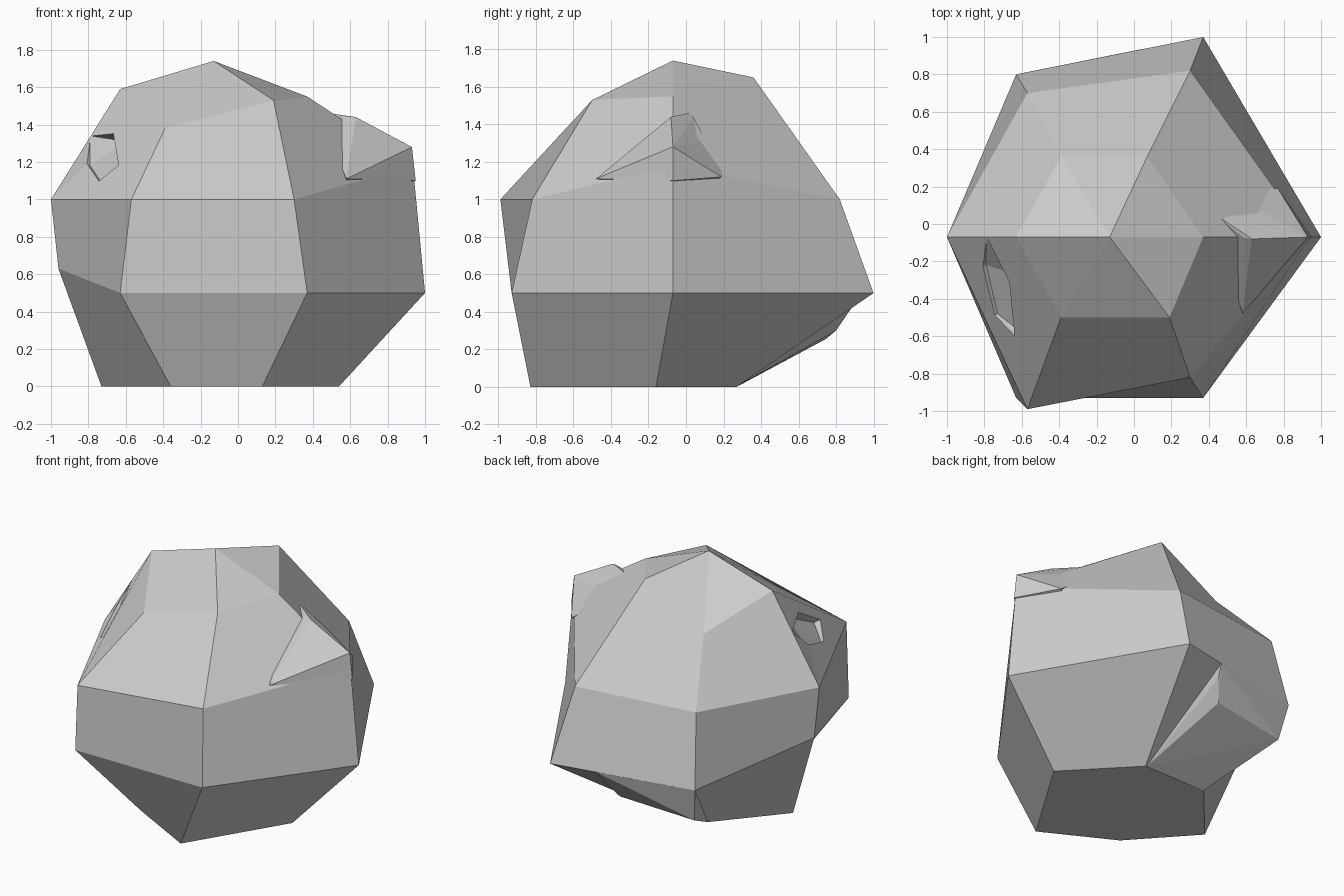
import bpy, bmesh
from mathutils import Vector

if "Cube" in bpy.data.objects:
    bpy.data.objects.remove(bpy.data.objects["Cube"])


def add_object(name, bm):
    bmesh.ops.recalc_face_normals(bm, faces=bm.faces[:])
    me = bpy.data.meshes.new(name)
    bm.to_mesh(me)
    bm.free()
    ob = bpy.data.objects.new(name, me)
    bpy.context.collection.objects.link(ob)
    return ob


def hull(name, pts):
    """Solid faceted block wrapped around a few corner points."""
    bm = bmesh.new()
    for p in pts:
        bm.verts.new(p)
    bmesh.ops.convex_hull(bm, input=bm.verts[:])
    loose = [v for v in bm.verts if not v.link_faces]
    bmesh.ops.delete(bm, geom=loose, context='VERTS')
    bmesh.ops.dissolve_limit(bm, angle_limit=0.02, verts=bm.verts[:], edges=bm.edges[:])
    return add_object(name, bm)


def stacked_rings(name, rings, apex):
    """Six-sided rings bridged with quads, flat base, fan to the apex."""
    bm = bmesh.new()
    rows = [[bm.verts.new(p) for p in r] for r in rings]
    for b, t in zip(rows, rows[1:]):
        for i in range(6):
            j = (i + 1) % 6
            if j:
                bm.faces.new((b[i], b[j], t[j], t[i]))
            else:
                bm.faces.new((b[j], t[j], t[i], b[i]))
    bm.faces.new(rows[0][::-1])
    top = bm.verts.new(apex)
    for i in range(6):
        bm.faces.new((rows[-1][i], rows[-1][(i + 1) % 6], top))
    return add_object(name, bm)


def combine(target, other, op):
    """Boolean one block into another and discard the helper."""
    mod = target.modifiers.new(op, 'BOOLEAN')
    mod.operation, mod.object, mod.solver = op, other, 'EXACT'
    bpy.context.view_layer.objects.active = target
    bpy.ops.object.modifier_apply(modifier=mod.name)
    bpy.data.objects.remove(other)


# main boulder, ring by ring from the base up
boulder = stacked_rings("boulder", [
    [(-0.36, -0.57, 0), (0.13, -0.83, 0), (0.54, -0.16, 0),
     (0.13, 0.27, 0), (-0.36, 0.27, 0), (-0.73, -0.16, 0)],
    [(-0.63, -0.93, 0.5), (0.37, -0.93, 0.5), (1.0, -0.07, 0.5),
     (0.37, 1.0, 0.5), (-0.63, 0.80, 0.5), (-0.96, -0.07, 0.63)],
    [(-0.57, -0.99, 1), (0.30, -0.82, 1), (0.935, -0.07, 1.18),
     (0.30, 0.82, 1), (-0.57, 0.70, 1), (-1.0, -0.07, 1)],
    [(-0.39, -0.50, 1.38), (0.19, -0.50, 1.53), (0.37, -0.07, 1.55),
     (0.07, 0.36, 1.65), (-0.39, 0.36, 1.38), (-0.63, -0.07, 1.59)],
], (-0.13, -0.07, 1.74))

# raised shard on the right shoulder
shard = hull("right_shard", [
    (0.58, -0.48, 1.11), (0.93, -0.07, 1.28), (0.63, -0.08, 1.44),
    (0.58, -0.07, 1.44), (0.42, 0.06, 1.47), (0.46, 0.19, 1.34),
    (0.77, 0.19, 1.12), (0.95, -0.07, 1.10), (0.60, 0.0, 1.0)])
combine(boulder, shard, 'UNION')

# bulge under the back edge, running down to the base
bulge = hull("back_bulge", [
    (0.05, 0.937, 0.5), (0.03, 0.88, 0.42), (-0.04, 0.80, 0.30),
    (-0.59, 0.746, 0.255), (-0.63, 0.80, 0.5), (-0.36, 0.27, 0),
    (0.12, 0.272, 0.003), (-0.3, 0.3, 0.6)])
combine(boulder, bulge, 'UNION')

# shallow chip on the upper left face
floor = [Vector(p) for p in ((-0.79, -0.07, 1.34), (-0.60, -0.28, 1.31),
                             (-0.60, -0.58, 1.16), (-0.73, -0.48, 1.09),
                             (-0.79, -0.22, 1.18))]
out = Vector((-0.79, -0.37, 0.49)) * 0.2
chip = hull("chip_cutter", floor + [p + out for p in floor])
combine(boulder, chip, 'DIFFERENCE')
